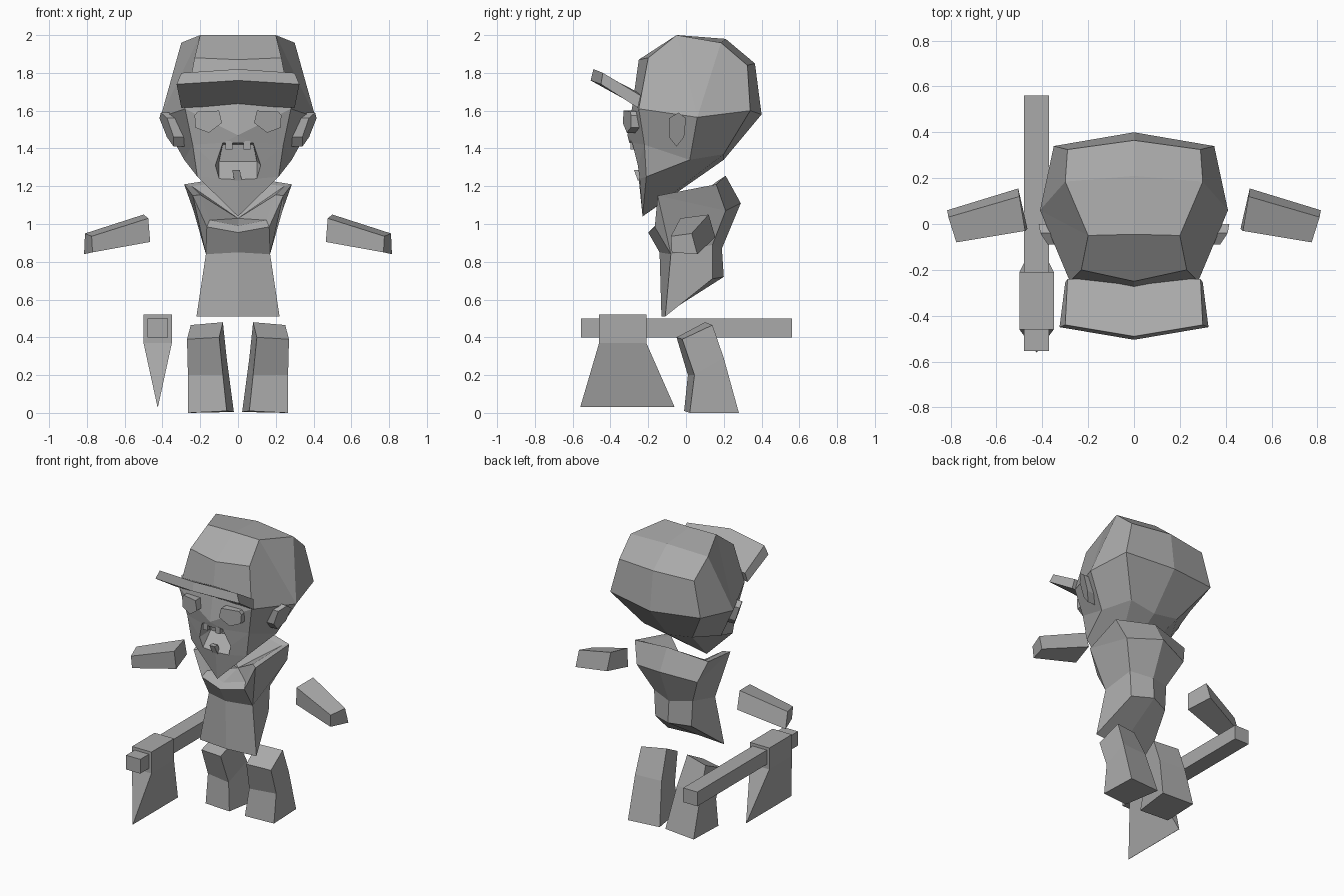
import bpy, bmesh

grey = bpy.data.materials.new("plain_grey")
grey.diffuse_color = (0.4, 0.4, 0.4, 1)


def build(name, points, faces, mirror=True):
    """Mesh from named points; mirrored over x and welded on the centre line."""
    bm = bmesh.new()
    for s in ((1, -1) if mirror else (1,)):
        v = {k: bm.verts.new((p[0] * s, p[1], p[2])) for k, p in points.items()}
        for f in faces:
            bm.faces.new([v[k] for k in f.split()])
    bmesh.ops.remove_doubles(bm, verts=bm.verts[:], dist=0.0005)
    bmesh.ops.recalc_face_normals(bm, faces=bm.faces[:])
    me = bpy.data.meshes.new(name)
    bm.to_mesh(me)
    bm.free()
    me.materials.append(grey)
    ob = bpy.data.objects.new(name, me)
    bpy.context.collection.objects.link(ob)
    return ob


def loft(name, rings, mirror=True):
    """Closed solid through rings that have equal point counts."""
    n = len(rings[0])
    pts = {f"{i}_{j}": p for i, r in enumerate(rings) for j, p in enumerate(r)}
    faces = [" ".join(f"{k}_{j}" for j in range(n)) for k in (0, len(rings) - 1)]
    for i in range(len(rings) - 1):
        for j in range(n):
            q = (j + 1) % n
            faces.append(f"{i}_{j} {i}_{q} {i+1}_{q} {i+1}_{j}")
    return build(name, pts, faces, mirror)


def rect(x0, x1, y0, y1, z):
    return [(x0, y0, z), (x1, y0, z), (x1, y1, z), (x0, y1, z)]


# Axe: handle, and head tapering to a flared cutting edge
loft("axe_handle", [rect(-0.48, -0.37, -0.555, 0.56, z) for z in (0.4, 0.5)], False)
loft("axe_head", [rect(-0.5, -0.35, -0.46, -0.21, 0.52),
                  rect(-0.5, -0.35, -0.46, -0.21, 0.37),
                  rect(-0.426, -0.424, -0.56, -0.06, 0.03)], False)

# Legs: inner front, outer front, outer back, inner back
loft("legs", [
    [(0.10, -0.05, 0.40), (0.27, -0.02, 0.39), (0.25, 0.14, 0.465), (0.08, 0.10, 0.48)],
    [(0.08, 0.01, 0.20), (0.265, 0.045, 0.20), (0.255, 0.20, 0.29), (0.06, 0.185, 0.29)],
    [(0.06, -0.01, 0.01), (0.265, 0.02, 0.0), (0.255, 0.28, 0.0), (0.022, 0.26, 0.005)]])

# Arms: inner end, outer end
loft("arms", [
    [(0.475, -0.03, 1.03), (0.50, 0.12, 1.05), (0.505, 0.155, 0.93), (0.465, -0.02, 0.905)],
    [(0.775, -0.08, 0.935), (0.81, 0.03, 0.95), (0.815, 0.06, 0.84), (0.77, -0.075, 0.85)]])

# Torso: hem (h), waist (w), back ridge (r), collar rim (c), inner collar (i)
build("torso", {
    "hf": (0, -0.13, 0.51), "hs": (0.22, -0.11, 0.51), "hk": (0.14, 0.14, 0.71), "hb": (0, 0.20, 0.72),
    "wf": (0, -0.14, 0.85), "ws": (0.17, -0.08, 0.84), "wk": (0.15, 0.14, 0.89), "wb": (0, 0.19, 0.87),
    "rk": (0.235, 0.21, 1.07), "rb": (0, 0.29, 1.11),
    "cf": (0, -0.20, 0.955), "cs": (0.165, -0.165, 0.985), "ct": (0.24, -0.15, 1.15),
    "ck": (0.285, 0.16, 1.21), "cb": (0, 0.21, 1.255),
    "if": (0, -0.165, 0.99), "is": (0.15, -0.13, 1.02), "it": (0.20, -0.12, 1.155),
    "ik": (0.245, 0.13, 1.20), "ib": (0, 0.17, 1.23), "m": (0, 0.0, 1.03)},
    ["hf hs hk hb", "hf hs ws wf", "hs hk wk ws", "hk hb wb wk",
     "wf ws cs cf", "ws ct cs", "ws wk rk ct", "ct rk ck", "wk wb rb rk", "rk rb cb ck",
     "cf cs is if", "cs ct it is", "ct ck ik it", "ck cb ib ik",
     "if is m", "is it m", "it ik m", "ik ib m"])

# Head below the cap, with a recessed mouth (m = lip, n = inside)
build("head", {
    "ft": (0, -0.285, 1.62), "fc": (0.28, -0.25, 1.61), "s": (0.41, 0.06, 1.565),
    "bc": (0.35, 0.34, 1.60), "b": (0, 0.40, 1.58),
    "ch": (0.24, -0.22, 1.42), "jf": (0.215, -0.21, 1.25), "j": (0.285, 0.02, 1.34),
    "nc": (0.19, 0.20, 1.37), "n": (0, 0.20, 1.34), "c": (0, -0.23, 1.04),
    "nb": (0, -0.31, 1.47), "m0": (0, -0.30, 1.43), "m1": (0.08, -0.285, 1.43),
    "m2": (0.12, -0.255, 1.31), "m3": (0.10, -0.245, 1.24), "m4": (0, -0.25, 1.235),
    "n0": (0, -0.17, 1.42), "n1": (0.08, -0.17, 1.42), "n2": (0.10, -0.16, 1.33),
    "n4": (0, -0.16, 1.33)},
    ["ft fc nb", "fc ch m1 nb", "nb m1 m0", "ch m2 m1", "ch jf m3 m2", "jf c m4 m3",
     "fc s j ch", "ch j jf", "s bc nc j", "bc b n nc", "jf j nc c", "nc n c",
     "m0 m1 n1 n0", "m1 m2 n2 n1", "m2 m3 n2", "m3 m4 n4 n2", "n0 n1 n2 n4"])

# Cap crown
build("cap_crown", {
    "f": (0, -0.285, 1.62), "fc": (0.28, -0.25, 1.61), "s": (0.41, 0.06, 1.565),
    "bc": (0.35, 0.34, 1.60), "b": (0, 0.40, 1.58),
    "uf": (0, -0.25, 1.87), "ufc": (0.23, -0.20, 1.88), "tf": (0, -0.045, 2.0),
    "tfc": (0.20, -0.05, 2.0), "tb": (0, 0.21, 1.98), "tbc": (0.30, 0.185, 1.96),
    "ub": (0, 0.365, 1.85), "ubc": (0.29, 0.325, 1.84)},
    ["f fc ufc uf", "uf ufc tfc tf", "tf tfc tbc tb", "tb tbc ubc ub", "ub ubc bc b",
     "fc s tfc ufc", "tfc s tbc", "tbc s bc ubc"])

# Cap brim: back lower, front lower, front upper, back upper
loft("cap_brim", [
    [(0, -0.27, 1.63), (0, -0.505, 1.76), (0, -0.49, 1.82), (0, -0.24, 1.69)],
    [(0.30, -0.255, 1.615), (0.325, -0.45, 1.74), (0.30, -0.44, 1.80), (0.29, -0.24, 1.68)]])

# Eyes: plates turned slightly outward
eye = [(0.10, 1.60), (0.215, 1.595), (0.23, 1.575), (0.225, 1.51), (0.155, 1.483), (0.085, 1.535)]
loft("eyes", [[(x, -0.36 + 0.3 * x + d, z) for x, z in eye] for d in (0, 0.07)])

# Ears: tilted out at the top and back
ear = [(-0.09, 1.56), (-0.04, 1.59), (0.0, 1.56), (-0.01, 1.46), (-0.05, 1.41), (-0.09, 1.46)]
loft("ears", [[(0.395 + 0.45 * y + 0.35 * (z - 1.5) - d, y, z) for y, z in ear] for d in (0, 0.09)])

# Teeth: an upper pair and one crooked lower tooth
loft("upper_teeth", [rect(0.03, 0.065, -0.295, -0.265, z) for z in (1.395, 1.44)])
loft("lower_tooth", [rect(-0.02, 0.02, -0.255, -0.22, 1.23),
                     rect(-0.03, 0.01, -0.275, -0.24, 1.285)], False)
